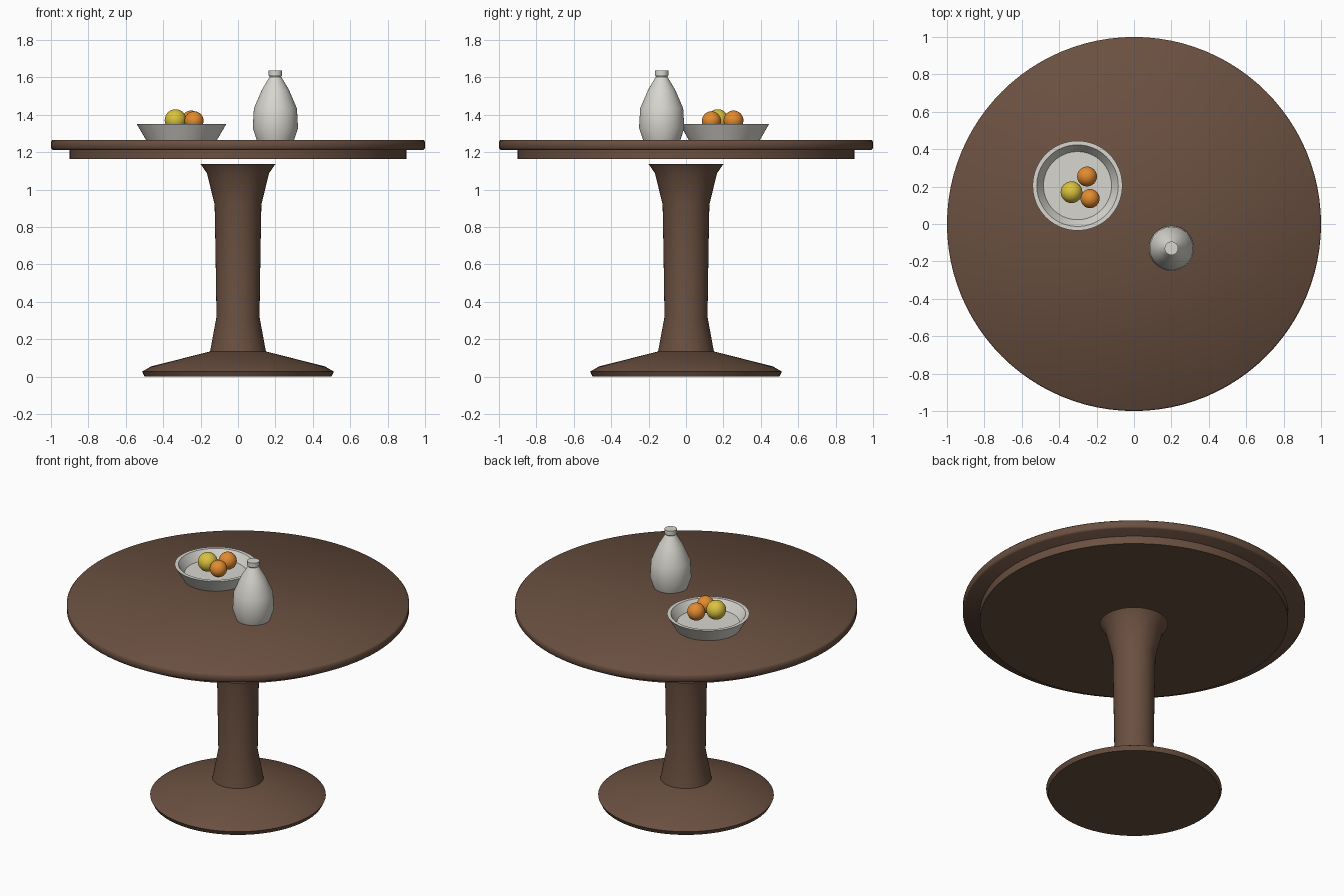
import bpy, bmesh, math

if "Cube" in bpy.data.objects:
    bpy.data.objects.remove(bpy.data.objects["Cube"])


def material(name, rgb):
    m = bpy.data.materials.new(name)
    m.diffuse_color = (*rgb, 1)
    m.use_nodes = True
    m.node_tree.nodes["Principled BSDF"].inputs["Base Color"].default_value = m.diffuse_color
    return m


wood = material("brown wood", (0.145, 0.08, 0.052))
ceramic = material("pale ceramic", (0.68, 0.67, 0.62))
orange = material("orange peel", (0.76, 0.26, 0.03))
yellow = material("yellow peel", (0.70, 0.54, 0.05))


def finish(name, bm, loc, mat, angle):
    bmesh.ops.recalc_face_normals(bm, faces=bm.faces)
    me = bpy.data.meshes.new(name)
    bm.to_mesh(me)
    bm.free()
    me.materials.append(mat)
    ob = bpy.data.objects.new(name, me)
    bpy.context.collection.objects.link(ob)
    ob.location = loc
    bpy.ops.object.select_all(action='DESELECT')
    ob.select_set(True)
    bpy.context.view_layer.objects.active = ob
    bpy.ops.object.shade_smooth_by_angle(angle=math.radians(angle))
    return ob


def lathe(name, profile, mat, loc=(0, 0, 0), n=64, angle=30):
    """Closed turned solid from (radius, z) points, bottom to top, capped at both ends."""
    bm = bmesh.new()
    rings = [[bm.verts.new((r * math.cos(2 * math.pi * i / n),
                            r * math.sin(2 * math.pi * i / n), z)) for i in range(n)]
             for r, z in profile]
    for a, b in zip(rings, rings[1:]):
        for i in range(n):
            j = (i + 1) % n
            bm.faces.new((a[i], a[j], b[j], b[i]))
    bm.faces.new(rings[0][::-1])
    bm.faces.new(rings[-1])
    return finish(name, bm, loc, mat, angle)


def fruit(name, loc, r, mat):
    bm = bmesh.new()
    bmesh.ops.create_uvsphere(bm, u_segments=32, v_segments=16, radius=r)
    return finish(name, bm, loc, mat, 60)


# Table
lathe("table_top", [(0.992, 1.213), (1.0, 1.222), (1.0, 1.257), (0.992, 1.266)], wood, n=96, angle=50)
lathe("apron", [(0.9, 1.163), (0.9, 1.213)], wood, n=96)
lathe("column", [(0.15, 0.13), (0.115, 0.32), (0.12, 0.65), (0.125, 0.92),
                 (0.166, 1.088), (0.2, 1.137)], wood)
lathe("base", [(0.5, 0.0), (0.513, 0.027), (0.465, 0.055), (0.15, 0.135)], wood, angle=25)

# Bowl with a raised inner floor
lathe("bowl", [(0.19, 1.266), (0.24, 1.352), (0.218, 1.352), (0.182, 1.298)],
      ceramic, (-0.302, 0.205, 0))

# Vase with a small lip
lathe("vase", [(0.1, 1.266), (0.121, 1.33), (0.115, 1.435), (0.072, 1.535), (0.03, 1.605)],
      ceramic, (0.2, -0.13, 0), n=48, angle=40)
lathe("vase_lip", [(0.029, 1.6), (0.036, 1.612), (0.036, 1.637)], ceramic, (0.2, -0.13, 0), n=48)

# Fruit
fruit("yellow_fruit", (-0.334, 0.17, 1.372), 0.058, yellow)
fruit("orange_fruit_back", (-0.251, 0.254, 1.37), 0.053, orange)
fruit("orange_fruit_front", (-0.235, 0.136, 1.368), 0.051, orange)
